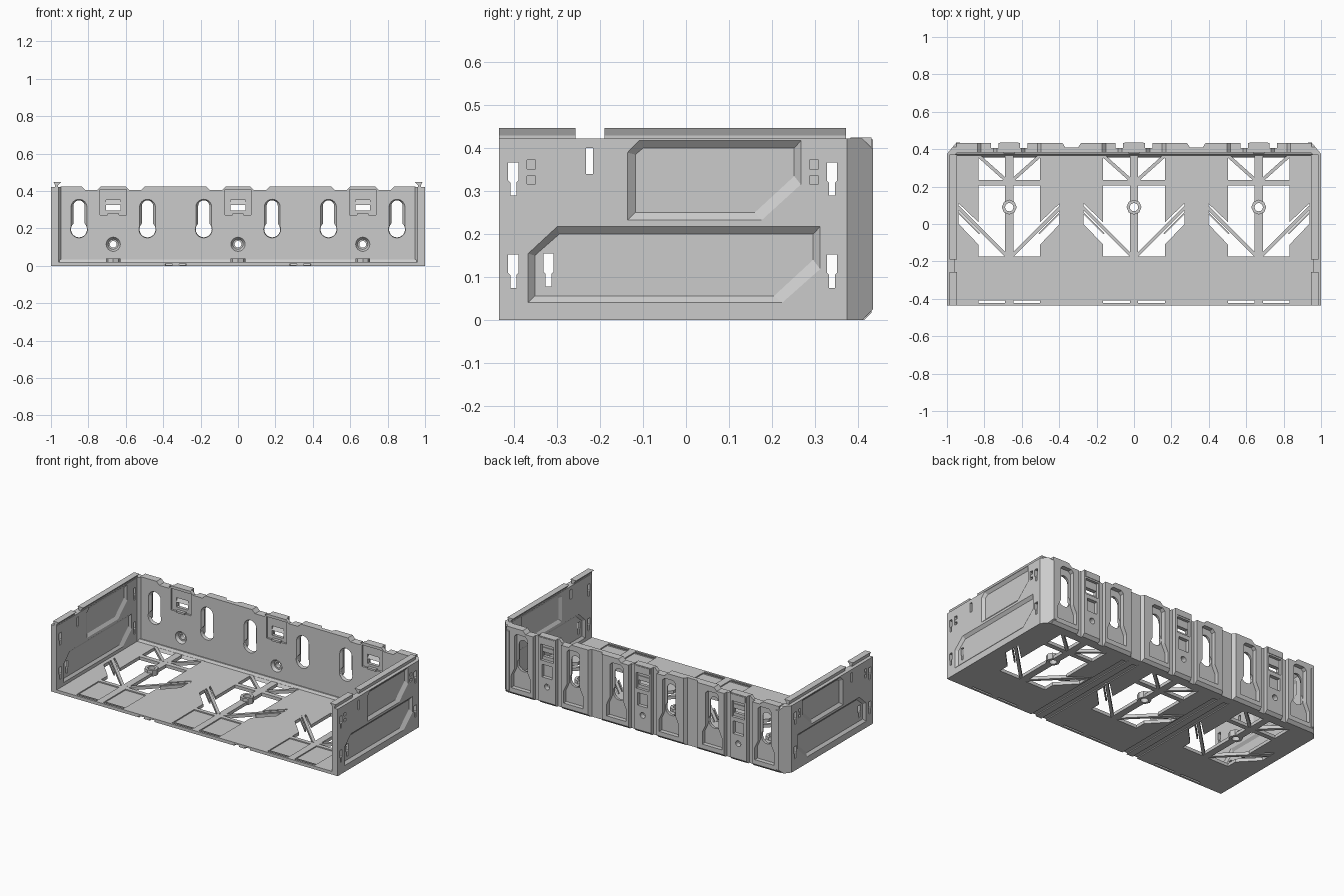
import bpy, bmesh, math

if "Cube" in bpy.data.objects:
    bpy.data.objects.remove(bpy.data.objects["Cube"])

PERIOD = (-0.667, 0.0, 0.667)          # centres of the three repeating bays
KEY_X = [c + s * 0.183 for c in PERIOD for s in (-1, 1)]


def place(p, axis, at):
    return {'x': (at, p[0], p[1]), 'y': (p[0], at, p[1]), 'z': (p[0], p[1], at)}[axis]


def loft(axis, pa, a, pb, b):
    return (axis, pa, a, pb, b)


def prism(axis, pts, a, b):
    return (axis, pts, a, pts, b)


def rect(x0, x1, y0, y1):
    return [(x0, y0), (x1, y0), (x1, y1), (x0, y1)]


def box(x0, x1, y0, y1, z0, z1):
    return prism('z', rect(x0, x1, y0, y1), z0, z1)


def circle(cx, cy, r, n=24):
    return [(cx + r * math.cos(2 * math.pi * i / n), cy + r * math.sin(2 * math.pi * i / n)) for i in range(n)]


def keyhole(cx, w, r, zc=0.195, top=0.35, n=12):
    a = math.acos(w / r)
    up = [(cx + w * math.cos(math.pi * i / n), top - w + w * math.sin(math.pi * i / n)) for i in range(n + 1)]
    t0, t1 = math.pi - a, 2 * math.pi + a
    low = [(cx + r * math.cos(t0 + (t1 - t0) * i / 16), zc + r * math.sin(t0 + (t1 - t0) * i / 16)) for i in range(17)]
    return up + low


def bar(p, q, w):
    dx, dy = q[0] - p[0], q[1] - p[1]
    k = w / 2 / math.hypot(dx, dy)
    nx, ny = -dy * k, dx * k
    return [(p[0] + nx, p[1] + ny), (p[0] - nx, p[1] - ny), (q[0] - nx, q[1] - ny), (q[0] + nx, q[1] + ny)]


def make(name, solids):
    bm = bmesh.new()
    for axis, pa, a, pb, b in solids:
        va = [bm.verts.new(place(p, axis, a)) for p in pa]
        vb = [bm.verts.new(place(p, axis, b)) for p in pb]
        n = len(va)
        bm.faces.new(va)
        bm.faces.new(vb[::-1])
        for i in range(n):
            bm.faces.new((va[i], vb[i], vb[(i + 1) % n], va[(i + 1) % n]))
    bmesh.ops.recalc_face_normals(bm, faces=bm.faces)
    me = bpy.data.meshes.new(name)
    bm.to_mesh(me)
    bm.free()
    ob = bpy.data.objects.new(name, me)
    bpy.context.collection.objects.link(ob)
    return ob


def cut(ob, solids):
    tool = make("cutter", solids)
    tool.hide_render = True
    m = ob.modifiers.new("cut", 'BOOLEAN')
    m.operation, m.solver, m.object, m.use_self = 'DIFFERENCE', 'EXACT', tool, True
    bpy.context.view_layer.update()
    dg = bpy.context.evaluated_depsgraph_get()
    me = bpy.data.meshes.new_from_object(ob.evaluated_get(dg))
    ob.modifiers.clear()
    ob.data = me
    bpy.data.objects.remove(tool)


# Floor plate with bay openings
floor = make("floor", [box(-0.962, 0.962, -0.435, 0.40, 0, 0.02)])
openings, shallow, boss_holes, braces, bosses = [], [], [], [], []
for c in PERIOD:
    for s in (-1, 1):
        def m(pts):
            return [(c + s * x, y) for x, y in pts]
        openings.append(prism('z', m(rect(0.022, 0.165, 0.235, 0.365)), -0.1, 0.1))
        openings.append(prism('z', m([(0.022, 0.205), (0.165, 0.205), (0.165, 0.01), (0.27, 0.11), (0.27, 0),
                                      (0.165, -0.11), (0.165, -0.175), (0.022, -0.175)]), -0.1, 0.1))
        openings.append(prism('z', m(rect(0.022, 0.165, -0.422, -0.41)), -0.1, 0.1))
        shallow.append(prism('z', m(rect(0.022, 0.165, -0.405, -0.2)), 0.013, 0.1))
        braces.append(prism('z', m(bar((0.275, 0.09), (0.015, -0.17), 0.018)), 0.001, 0.021))
        braces.append(prism('z', m(bar((0.175, 0.375), (0.015, 0.232), 0.018)), 0.001, 0.021))
        braces.append(prism('z', m(bar((0.272, 0.06), (0.16, -0.052), 0.008)), 0.001, 0.019))
    bosses.append(prism('z', circle(c, 0.09, 0.04, 8), 0, 0.038))
    boss_holes.append(prism('z', circle(c, 0.09, 0.022), -0.1, 0.1))
cut(floor, openings)
cut(floor, shallow)
cut(floor, boss_holes)
# Guide grooves under the floor
grooves = []
for x in (-0.37, -0.295, 0.295, 0.37):
    grooves.append(prism('y', [(x - 0.012, -0.01), (x + 0.012, -0.01), (x + 0.02, 0.01), (x - 0.02, 0.01)], -0.5, 0.38))
cut(floor, grooves)
make("floor_braces", braces)
cut(make("floor_bosses", bosses), boss_holes)
make("rear_ledge", [prism('x', [(0.355, 0.001), (0.39, 0.001), (0.39, 0.035), (0.375, 0.035)], -0.955, 0.955)])

# Back wall with stepped top edge
top = [(-0.95, 0), (-0.95, 0.425)]
for c in PERIOD:
    top += [(c - 0.17, 0.425), (c - 0.15, 0.405), (c - 0.085, 0.405), (c - 0.065, 0.425),
            (c + 0.065, 0.425), (c + 0.085, 0.405), (c + 0.15, 0.405), (c + 0.17, 0.425)]
top += [(0.95, 0.425), (0.95, 0)]
wall = make("back_wall", [prism('y', top, 0.383, 0.432)])
pockets = []
for x in KEY_X:
    bell = [(x - 0.068, 0.045), (x + 0.068, 0.045), (x + 0.068, 0.12), (x + 0.045, 0.17), (x + 0.045, 0.375),
            (x + 0.03, 0.39), (x - 0.03, 0.39), (x - 0.045, 0.375), (x - 0.045, 0.17), (x - 0.068, 0.12)]
    pockets.append(prism('y', bell, 0.405, 0.5))
for x in (-0.333, 0.333):
    pockets.append(loft('y', rect(x - 0.035, x + 0.035, -0.1, 0.6), 0.41,
                        rect(x - 0.06, x + 0.06, -0.1, 0.6), 0.45))
for c in PERIOD:
    for s in (-1, 1):
        pockets.append(prism('y', [(c + s * a, z) for a, z in rect(0.058, 0.098, -0.1, 0.6)], 0.405, 0.5))
    pockets.append(prism('y', rect(c - 0.035, c + 0.035, 0.17, 0.25), 0.41, 0.5))
    pockets.append(prism('y', rect(c - 0.045, c + 0.045, 0.275, 0.375), 0.415, 0.5))
cut(wall, pockets)
# Countersunk keyholes, screw holes and latch recesses on the inner side
inner = []
for x in KEY_X:
    inner.append(loft('y', keyhole(x, 0.045, 0.0465, top=0.357), 0.38, keyhole(x, 0.03, 0.043), 0.399))
for c in PERIOD:
    inner.append(loft('y', circle(c, 0.115, 0.04), 0.38, circle(c, 0.115, 0.027), 0.40))
    inner.append(prism('y', rect(c - 0.07, c + 0.07, 0.272, 0.408), 0.3, 0.395))
cut(wall, inner)
through = [prism('y', keyhole(x, 0.03, 0.043), 0.3, 0.5) for x in KEY_X]
for c in PERIOD:
    through.append(prism('y', circle(c, 0.115, 0.018), 0.3, 0.5))
    through.append(prism('y', rect(c - 0.04, c + 0.04, 0.295, 0.353), 0.3, 0.5))
cut(wall, through)
cut(wall, [prism('x', [(0.405, -0.01), (0.45, -0.01), (0.45, 0.035)], -1.1, 1.1)])

# Spring latches in the latch windows
latches = []
for c in PERIOD:
    latches.append(prism('x', [(0.395, 0.325), (0.41, 0.353), (0.42, 0.353), (0.42, 0.325)], c - 0.04, c + 0.04))
    latches.append(box(c - 0.03, c + 0.03, 0.376, 0.396, 0.268, 0.28))
    latches.append(box(c - 0.05, c + 0.05, 0.425, 0.435, 0.385, 0.42))
make("spring_latches", latches)

# Side walls with sunken panels, slots and top rails
UPPER = ([(-.137, .232), (-.137, .39), (-.11, .418), (.268, .418), (.268, .315), (.177, .232)],
         [(-.118, .25), (-.118, .385), (-.1, .4), (.252, .4), (.252, .335), (.16, .25)])
LOWER = ([(-.368, .04), (-.368, .155), (-.3, .218), (.313, .218), (.313, .118), (.225, .04)],
         [(-.352, .056), (-.352, .15), (-.295, .2), (.296, .2), (.296, .14), (.205, .056)])
for s, side in ((-1, "left"), (1, "right")):
    plan = [(1, -.435), (1, .375), (.95, .435), (.93, .435), (.93, .385), (.945, .383), (.96, .365), (.96, -.435)]
    panel = make(side + "_wall", [prism('z', [(s * x, y) for x, y in plan], 0, 0.422)])
    cut(panel, [loft('x', o, s * 1.0005, i, s * 0.985) for o, i in (UPPER, LOWER)]
        + [loft('x', o, s * 0.9595, i, s * 0.972) for o, i in (UPPER, LOWER)])
    slots = []
    for y, z in ((-.402, .29), (-.402, .075), (.34, .29), (.34, .075), (-.32, .078)):
        slots.append(prism('x', [(y - .007, z), (y + .007, z), (y + .007, z + .03), (y + .012, z + .035),
                                 (y + .012, z + .077), (y - .012, z + .077), (y - .012, z + .035),
                                 (y - .007, z + .03)], s * 0.9, s * 1.1))
    slots.append(prism('x', rect(-.233, -.216, .34, .40), s * 0.9, s * 1.1))
    for y in (-.36, .298):
        slots.append(prism('x', rect(y - .01, y + .01, .317, .372), s * 0.985, s * 1.1))
    cut(panel, slots)
    cut(panel, [prism('x', [(0.41, -0.001), (0.45, -0.001), (0.45, 0.04)], -1.1, 1.1),
                prism('x', [(0.41, 0.423), (0.45, 0.423), (0.45, 0.383)], -1.1, 1.1)])
    clips = [box(s * 0.984, s * 0.998, y - .01, y + .01, .335, .352) for y in (-.36, .298)]
    make(side + "_wall_clips", clips)
    rail = [(s * x, z) for x, z in ((.962, .418), (.978, .418), (.978, .43), (.986, .447), (.946, .447), (.962, .43))]
    make(side + "_top_rail", [prism('y', rail, -.435, -.257), prism('y', rail, -.19, .372)])
